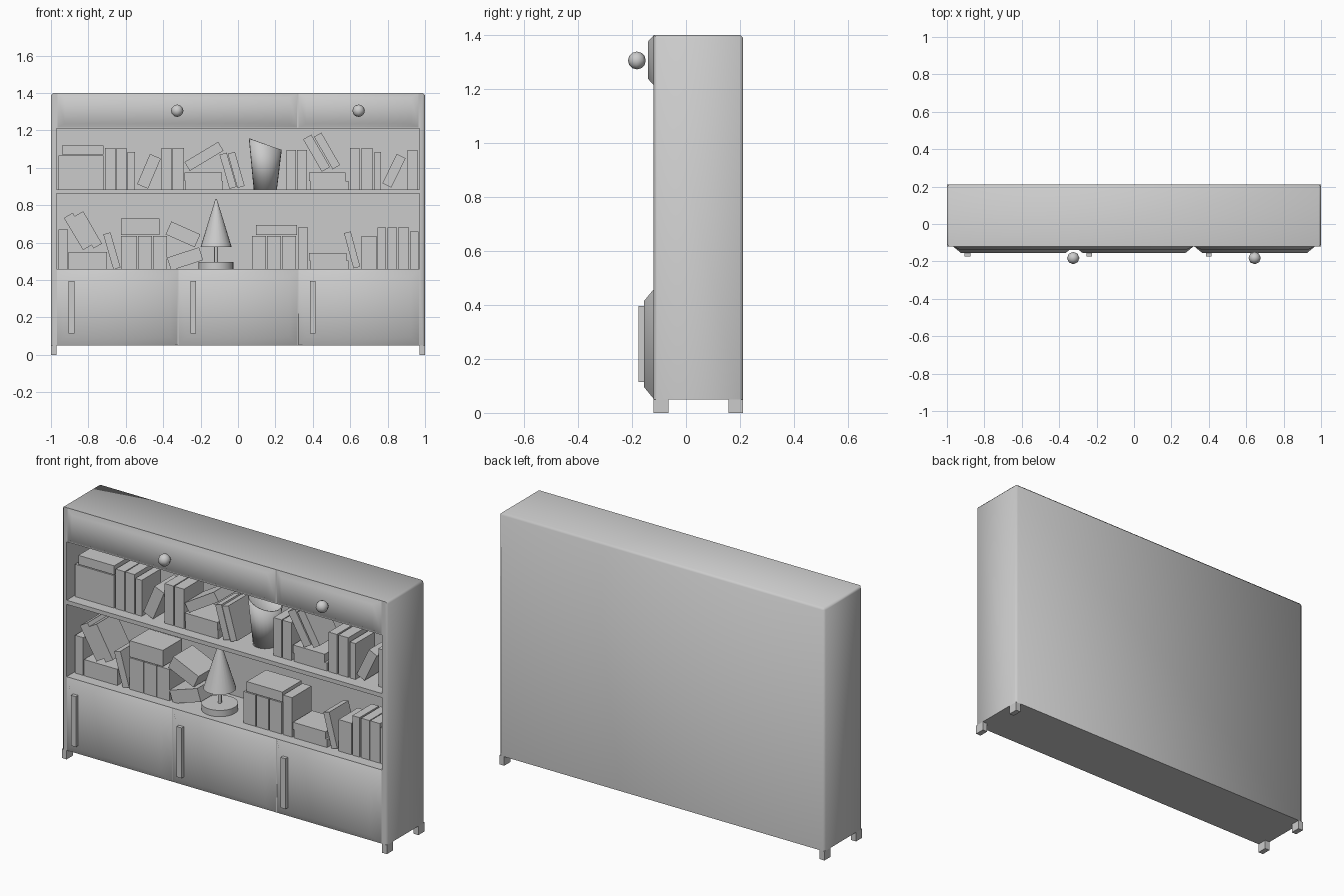
import bpy, bmesh, math
from mathutils import Matrix, Vector

if "Cube" in bpy.data.objects:
    bpy.data.objects.remove(bpy.data.objects["Cube"])


def finish(name, bm, smooth=None):
    bmesh.ops.recalc_face_normals(bm, faces=bm.faces[:])
    me = bpy.data.meshes.new(name)
    bm.to_mesh(me)
    bm.free()
    ob = bpy.data.objects.new(name, me)
    bpy.context.collection.objects.link(ob)
    if smooth:
        bpy.ops.object.select_all(action='DESELECT')
        ob.select_set(True)
        bpy.context.view_layer.objects.active = ob
        bpy.ops.object.shade_smooth_by_angle(angle=math.radians(smooth))
    return ob


def box_bm(lo, hi):
    lo, hi = Vector(lo), Vector(hi)
    bm = bmesh.new()
    bmesh.ops.create_cube(bm, size=1, matrix=Matrix.LocRotScale((lo + hi) / 2, None, hi - lo))
    return bm


def box(name, lo, hi):
    return finish(name, box_bm(lo, hi))


def lathe(name, loc, r1, r2, z0, z1, sides, caps=True):
    bm = bmesh.new()
    bmesh.ops.create_cone(bm, cap_ends=caps, segments=sides, radius1=r1, radius2=r2, depth=z1 - z0,
                          matrix=Matrix.Translation((loc[0], loc[1], (z0 + z1) / 2)))
    return finish(name, bm, 40)


FRONT, BACK = -0.12, 0.212
UPPER, LOWER = 0.885, 0.46      # shelf floor heights

# Cabinet body with lightly chamfered outer edges
bm = box_bm((-1, FRONT, 0.05), (1, BACK, 1.4))
edges = [e for e in bm.edges
         if max(v.co.z for v in e.verts) > 0.1 and not all(v.co.y < 0 and v.co.z > 1 for v in e.verts)]
bmesh.ops.bevel(bm, geom=edges, offset=0.012, segments=1, affect='EDGES', profile=0.5)
cabinet = finish("cabinet_body", bm)

# Two open shelf bays cut from the body
for name, z0, z1 in (("upper_bay", UPPER, 1.21), ("lower_bay", LOWER, 0.862)):
    cutter = box(name + "_cutter", (-0.97, -0.4, z0), (0.97, 0.18, z1))
    cutter.hide_render = True
    mod = cabinet.modifiers.new(name, 'BOOLEAN')
    mod.operation, mod.solver, mod.object = 'DIFFERENCE', 'EXACT', cutter
    bpy.context.view_layer.objects.active = cabinet
    bpy.ops.object.modifier_apply(modifier=name)
    bpy.data.objects.remove(cutter)
bpy.ops.object.select_all(action='DESELECT')
cabinet.select_set(True)
bpy.ops.object.shade_smooth_by_angle(angle=math.radians(50))

# Feet
for x in (-1, 0.97):
    for y in (FRONT, 0.157):
        box("foot", (x, y, 0), (x + 0.03, y + 0.055, 0.05))


def raised_panel(name, x0, x1, z0, z1, y, inx, inz):
    """Panel with sloped edges rising from the cabinet front."""
    bm = box_bm((x0, y, z0), (x1, FRONT + 0.002, z1))
    cx, cz = (x0 + x1) / 2, (z0 + z1) / 2
    for v in bm.verts:
        if v.co.y < y + 0.001:
            v.co.x -= math.copysign(inx, v.co.x - cx)
            v.co.z -= math.copysign(inz, v.co.z - cz)
    return finish(name, bm, 60)


# Drawer fronts with round knobs
for x0, x1 in ((-0.97, 0.32), (0.32, 0.97)):
    raised_panel("drawer_front", x0, x1, 1.213, 1.399, -0.14, 0.045, 0.023)
    bm = bmesh.new()
    bmesh.ops.create_uvsphere(bm, u_segments=8, v_segments=6, radius=0.033,
                              matrix=Matrix.Translation(((x0 + x1) / 2, -0.182, 1.305)))
    finish("drawer_knob", bm, 60)

# Doors with bar handles
for x0, x1, hx in ((-0.97, -0.32, -0.89), (-0.32, 0.32, -0.24), (0.32, 0.97, 0.40)):
    raised_panel("door", x0, x1, 0.05, LOWER, -0.155, 0.045, 0.045)
    box("door_handle", (hx - 0.015, -0.175, 0.115), (hx + 0.015, -0.154, 0.395))

# Books: upright (x0, x1, height), flat (x0, x1, bottom, top), leaning (x, z, width, height, angle)
Y0, Y1 = -0.06, 0.11
upper_upright = [(-.96, -.88, .18), (-.88, -.80, .18), (-.80, -.72, .18), (-.71, -.655, .22),
                 (-.65, -.595, .22), (-.59, -.55, .20), (-.41, -.355, .22), (-.35, -.29, .22),
                 (.26, .31, .21), (.315, .37, .21), (.60, .65, .22), (.66, .72, .22),
                 (.73, .765, .20), (.905, .96, .21)]
upper_flat = [(-.94, -.72, .185, .235), (-.28, -.08, 0, .045), (-.285, -.085, .045, .09),
              (.385, .59, 0, .045), (.38, .575, .045, .09)]
upper_lean = [(-.476, .981, .063, .175, 23), (-.182, 1.061, .055, .21, 59), (-.053, .984, .04, .19, -16),
              (-.01, .989, .04, .19, -16), (.42, 1.078, .05, .2, -30), (.476, 1.09, .045, .2, -30),
              (.834, .984, .053, .175, 26)]
lower_upright = [(-.96, -.91, .21), (-.625, -.54, .175), (-.535, -.46, .175), (-.455, -.38, .175),
                 (.075, .15, .175), (.155, .23, .175), (.235, .31, .175), (.32, .375, .22),
                 (.66, .74, .175), (.745, .79, .22), (.80, .85, .22), (.855, .915, .22), (.92, .965, .20)]
lower_flat = [(-.905, -.70, 0, .045), (-.905, -.70, .045, .09), (-.625, -.42, .18, .225),
              (-.625, -.42, .225, .27), (.095, .315, .18, .235), (.385, .59, 0, .045), (.38, .58, .045, .085)]
lower_lean = [(-.856, .66, .055, .2, -31), (-.80, .668, .052, .2, -30), (-.674, .556, .04, .195, -16),
              (-.294, .644, .075, .17, -66), (-.283, .513, .072, .18, 72), (.61, .561, .037, .195, -15)]

for floor, upright, flat, lean in ((UPPER, upper_upright, upper_flat, upper_lean),
                                   (LOWER, lower_upright, lower_flat, lower_lean)):
    for x0, x1, h in upright:
        box("upright_book", (x0, Y0, floor), (x1, Y1, floor + h))
    for x0, x1, z0, z1 in flat:
        box("flat_book", (x0, Y0, floor + z0), (x1, Y1, floor + z1))
    for x, z, w, h, angle in lean:
        ob = box("leaning_book", (-w / 2, Y0, -h / 2), (w / 2, Y1, h / 2))
        ob.location = (x, 0, z)
        ob.rotation_euler.y = math.radians(angle)

# Lamp
lamp = (-0.117, 0.007)
lathe("lamp_base", lamp, 0.093, 0.093, LOWER, 0.495, 24)
lathe("lamp_stem", lamp, 0.01, 0.01, 0.495, 0.60, 12)
lathe("lamp_shade", lamp, 0.083, 0.004, 0.577, 0.833, 24)

# Open vase with a slanted rim
vase = lathe("vase", (0.146, 0.03), 0.062, 0.088, UPPER, 1.126, 24, caps=False)
for v in vase.data.vertices:
    if v.co.z > 1:
        v.co.z -= (v.co.x - 0.146) * 0.34
lathe("vase_bottom", (0.146, 0.03), 0.061, 0.062, UPPER, UPPER + 0.008, 24)
thick = vase.modifiers.new("thickness", 'SOLIDIFY')
thick.thickness = 0.005
